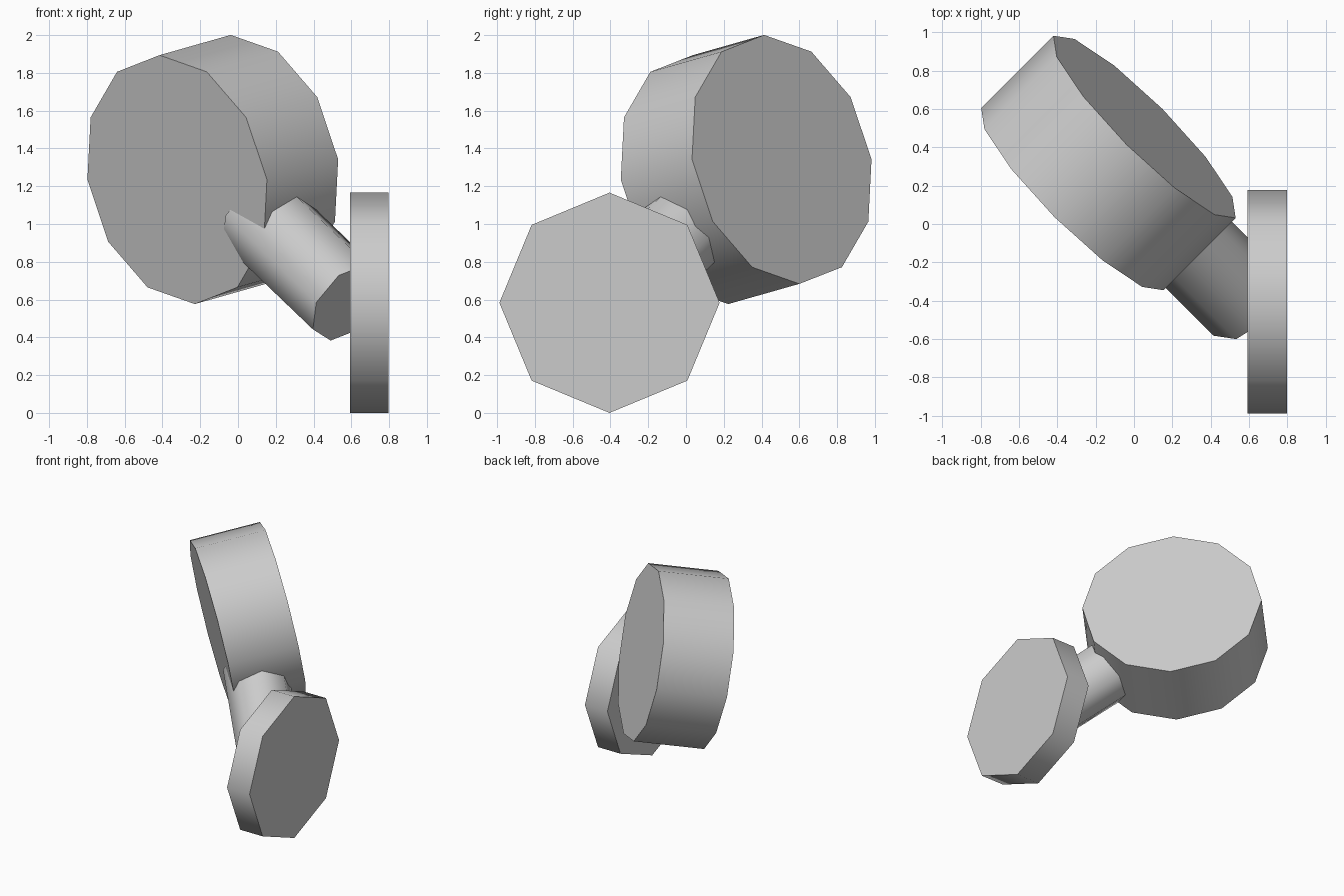
import bpy
import math
from mathutils import Matrix, Vector

cube = bpy.data.objects.get("Cube")
if cube:
    bpy.data.objects.remove(cube, do_unlink=True)

# One plain grey for every part
grey = bpy.data.materials.new("light_grey")
grey.use_nodes = True
colour = (0.6, 0.6, 0.6, 1)
grey.diffuse_color = colour
grey.node_tree.nodes["Principled BSDF"].inputs["Base Color"].default_value = colour


def prism(name, start, end, radius, sides):
    """Capped cylinder between two points, one corner pointing upmost."""
    start, end = Vector(start), Vector(end)
    axis = (end - start).normalized()
    across = Vector((0, 0, 1)).cross(axis).normalized()
    up = axis.cross(across)
    bpy.ops.mesh.primitive_cylinder_add(vertices=sides, radius=radius, depth=(end - start).length)
    obj = bpy.context.object
    obj.name = name
    turn = Matrix((across, up, axis)).transposed().to_4x4()
    obj.matrix_world = Matrix.Translation((start + end) / 2) @ turn
    obj.data.materials.append(grey)
    bpy.ops.object.shade_smooth_by_angle(angle=math.radians(60))
    return obj


# Octagonal base plate, standing upright on the left
prism("base_plate", (0.592, -0.405, 0.583), (0.797, -0.405, 0.583), 0.583, 8)

# Slanted arm from the plate into the drum
prism("arm", (0.587, -0.41, 0.585), (0.107, 0.07, 1.045), 0.244, 8)

# Twelve-sided tilted drum
prism("drum", (-0.322, 0.13, 1.235), (0.055, 0.507, 1.342), 0.672, 12)
